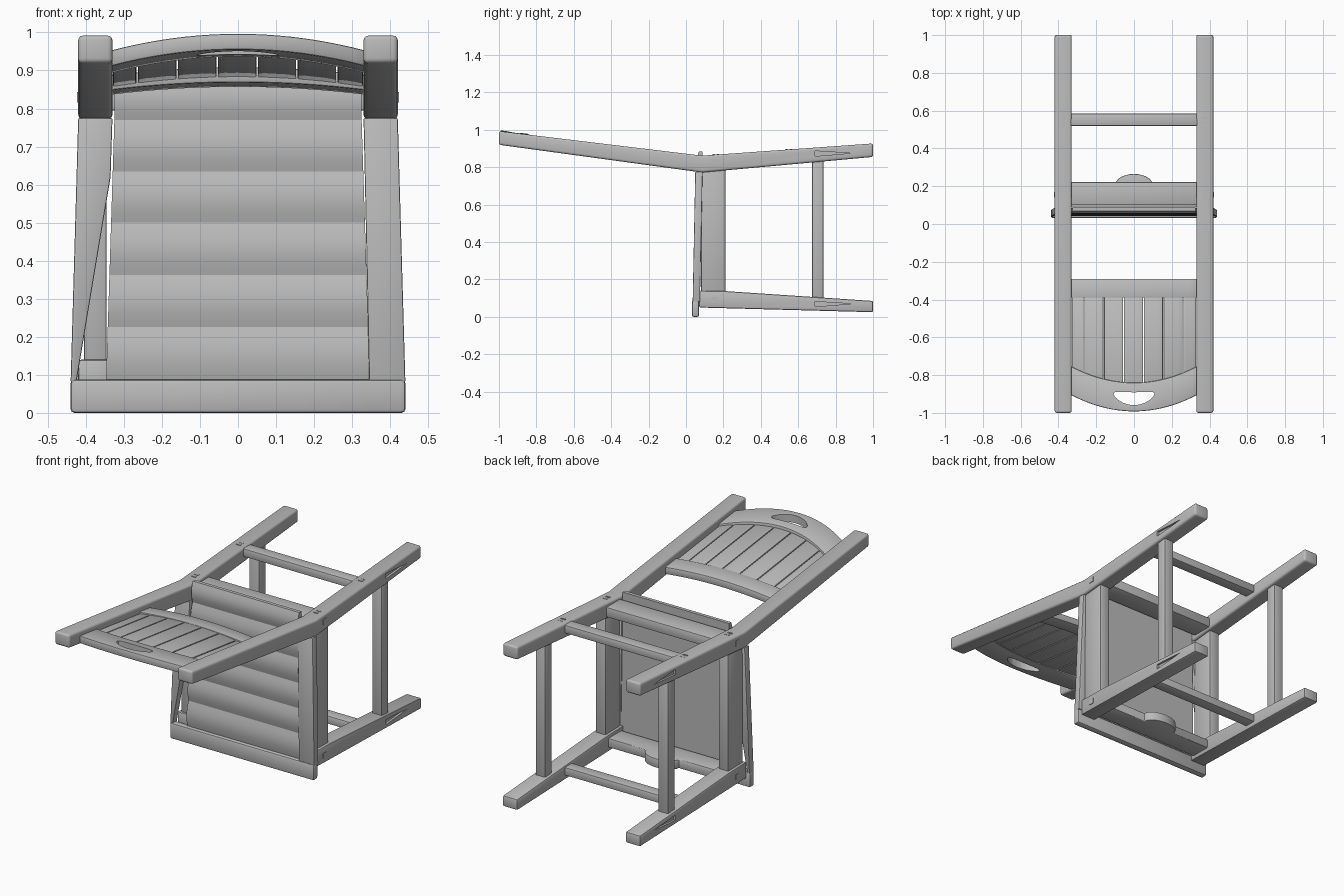
import bpy, bmesh, math
from mathutils import Vector

cube = bpy.data.objects.get("Cube")
if cube:
    bpy.data.objects.remove(cube, do_unlink=True)

wood = bpy.data.materials.new("grey_wood")
wood.use_nodes = True
GREY = (0.5, 0.5, 0.5, 1)
wood.diffuse_color = GREY
wood.node_tree.nodes["Principled BSDF"].inputs["Base Color"].default_value = GREY
parts = []


def finish(name, bm, bevel=0.0, segments=2):
    bmesh.ops.recalc_face_normals(bm, faces=bm.faces)
    if bevel:
        edges = [e for e in bm.edges if e.calc_face_angle(0) > 0.6]
        bmesh.ops.bevel(bm, geom=edges, offset=bevel, segments=segments,
                        profile=0.5, affect='EDGES', clamp_overlap=True)
    mesh = bpy.data.meshes.new(name)
    bm.to_mesh(mesh)
    bm.free()
    mesh.materials.append(wood)
    obj = bpy.data.objects.new(name, mesh)
    bpy.context.collection.objects.link(obj)
    parts.append(obj)
    return obj


def prism(name, outline, axis, lo, hi, bevel=0.0, segments=2, lean=0.0):
    """Extrude a 2D outline along an axis; lean shears y with height."""
    bm = bmesh.new()

    def place(p, t):
        co = list(p)
        co.insert("xyz".index(axis), t)
        co[1] += lean * co[2]
        return bm.verts.new(co)
    a = [place(p, lo) for p in outline]
    b = [place(p, hi) for p in outline]
    bm.faces.new(a)
    bm.faces.new(b[::-1])
    for i in range(len(a)):
        j = (i + 1) % len(a)
        bm.faces.new((a[i], b[i], b[j], a[j]))
    return finish(name, bm, bevel, segments)


def box(name, x, y, z, bevel=0.006):
    return prism(name, [(x[0], z[0]), (x[1], z[0]), (x[1], z[1]), (x[0], z[1])],
                 'y', y[0], y[1], bevel)


def cut(obj, cutter):
    parts.remove(cutter)
    cutter.hide_render = True
    mod = obj.modifiers.new("cut", 'BOOLEAN')
    mod.operation = 'DIFFERENCE'
    mod.solver = 'EXACT'
    mod.object = cutter
    bpy.context.view_layer.objects.active = obj
    bpy.ops.object.modifier_apply(modifier=mod.name)
    bpy.data.objects.remove(cutter, do_unlink=True)


def curved_board(name, x0, x1, front, back, thick, rise, steps, bevel=0.0):
    """Board between two y curves, bowed upward across its width."""
    bm = bmesh.new()
    rings = []
    for i in range(steps + 1):
        x = x0 + (x1 - x0) * i / steps
        ring = []
        for y, side in ((front(x), -1), (back(x), -1), (back(x), 1), (front(x), 1)):
            z = 0.82 - 0.125 * y + rise * (1 - (x / 0.33) ** 2) + side * thick / 2
            ring.append(bm.verts.new((x, y, z)))
        rings.append(ring)
    for a, b in zip(rings, rings[1:]):
        for i in range(4):
            j = (i + 1) % 4
            bm.faces.new((a[i], a[j], b[j], b[i]))
    bm.faces.new(rings[0])
    bm.faces.new(rings[-1][::-1])
    return finish(name, bm, bevel)


# Long upper rails, lower legs, and the side members joining them
upper = [(-1, 0.92), (0.085, 0.772), (1, 0.855), (1, 0.927), (0.085, 0.862), (-1, 0.993)]
lower = [(0.07, 0.05), (1, 0.025), (1, 0.085), (0.22, 0.137), (0.07, 0.14)]
for side, s in (("right", -1), ("left", 1)):
    xs = sorted((0.33 * s, 0.42 * s))
    rail = prism(side + "_upper_rail", upper, 'x', *xs, bevel=0.012, segments=3)
    leg = prism(side + "_lower_leg", lower, 'x', *xs, bevel=0.008)
    # Shallow wedge pockets on the outer faces
    for part, z in ((rail, 0.875), (leg, 0.07)):
        wedge = prism("wedge_cutter", [(0.69, z - 0.016), (0.88, z), (0.69, z + 0.012)],
                      'x', *sorted((0.408 * s, 0.45 * s)))
        cut(part, wedge)
    post_x = sorted((0.345 * s, 0.405 * s))
    box(side + "_stretcher", post_x, (0.675, 0.735), (0.07, 0.87))
    box(side + "_apron", post_x, (0.08, 0.21), (0.1, 0.81))
    # Small joint pegs
    for y, z in ((0.16, 0.869), (0.55, 0.896)):
        for d in (-0.012, 0.012):
            box(side + "_peg", sorted(((0.36 * s), (0.385 * s))),
                (y + d - 0.005, y + d + 0.005), (z - 0.01, z + 0.001), 0)
    for z in (0.83, 0.092):
        box(side + "_side_peg", sorted((0.41 * s, 0.423 * s)),
            (0.14, 0.17), (z - 0.014, z + 0.014), 0)

# Cross members
box("upper_stretcher", (-0.34, 0.34), (0.52, 0.585), (0.845, 0.89))
box("lower_stretcher", (-0.34, 0.34), (0.52, 0.585), (0.06, 0.105))
box("upper_apron", (-0.34, 0.34), (0.1, 0.222), (0.795, 0.85))
bump = [(0.1 * math.cos(math.pi * i / 14), 0.205 + 0.06 * math.sin(math.pi * i / 14))
        for i in range(15)]
prism("lower_apron", [(-0.34, 0.09), (0.34, 0.09), (0.34, 0.205)][::1] + bump + [(-0.34, 0.205)],
      'z', 0.07, 0.12, bevel=0.004)

# Seat frame
LEAN = 0.02
prism("left_seat_rail", [(0.33, 0.775), (0.42, 0.775), (0.44, 0.08), (0.345, 0.08)],
      'y', 0.034, 0.073, 0.004, lean=LEAN)
prism("right_seat_rail", [(-0.33, 0.775), (-0.42, 0.775), (-0.44, 0.08), (-0.425, 0.08),
                          (-0.335, 0.62)], 'y', 0.034, 0.073, 0.004, lean=LEAN)
box("seat_front_rail", (-0.44, 0.44), (0.031, 0.07), (0, 0.088), 0.01)

# Rounded seat slats
edges = [0.08, 0.226, 0.362, 0.5, 0.635, 0.77, 0.885]
for n, (z0, z1) in enumerate(zip(edges, edges[1:])):
    bm = bmesh.new()
    rings = []
    for i in range(9):
        t = i / 8
        z = z0 + (z1 - z0) * t
        w = 0.347 - 0.022 * min(1, (z - 0.08) / 0.69)
        y = 0.052 - 0.012 * math.sin(math.pi * t) + LEAN * z
        yb = 0.071 + LEAN * z
        rings.append([bm.verts.new(c) for c in
                      ((-w, y, z), (w, y, z), (w, yb, z), (-w, yb, z))])
    for a, b in zip(rings, rings[1:]):
        for i in range(4):
            j = (i + 1) % 4
            bm.faces.new((a[i], a[j], b[j], b[i]))
    bm.faces.new(rings[0])
    bm.faces.new(rings[-1][::-1])
    finish("seat_slat_%d" % (n + 1), bm)


# Backrest: lower bar, slats and arched top board with a hand hole
def arch(y_mid, drop):
    return lambda x: y_mid + drop * (x / 0.33) ** 2


def level(y):
    return lambda x: y


curved_board("backrest_bar", -0.335, 0.335, level(-0.39), level(-0.29), 0.04, 0.02, 16, 0.006)
top_board = curved_board("backrest_top_board", -0.335, 0.335, arch(-0.992, 0.085),
                         arch(-0.84, 0.085), 0.042, 0.032, 24, 0.006)
hole = []
for i in range(24):
    a = 2 * math.pi * i / 24
    x = 0.108 * math.cos(a)
    hole.append((x, -0.925 + 0.034 * math.sin(a) + 2.2 * x * x))
cut(top_board, prism("hand_hole_cutter", hole, 'z', 0.8, 1.1))

cuts = [-0.33] + [-0.265 + 0.105 * i for i in range(6)] + [0.33]
for n, (a, b) in enumerate(zip(cuts, cuts[1:])):
    curved_board("backrest_slat_%d" % (n + 1), a + 0.002, b - 0.002, arch(-0.86, 0.085),
                 level(-0.37), 0.022, 0.026, 4, 0.003)

# Smooth shading with sharp edges kept
bpy.ops.object.select_all(action='DESELECT')
for obj in parts:
    obj.select_set(True)
bpy.context.view_layer.objects.active = parts[0]
bpy.ops.object.shade_smooth_by_angle(angle=math.radians(35))
